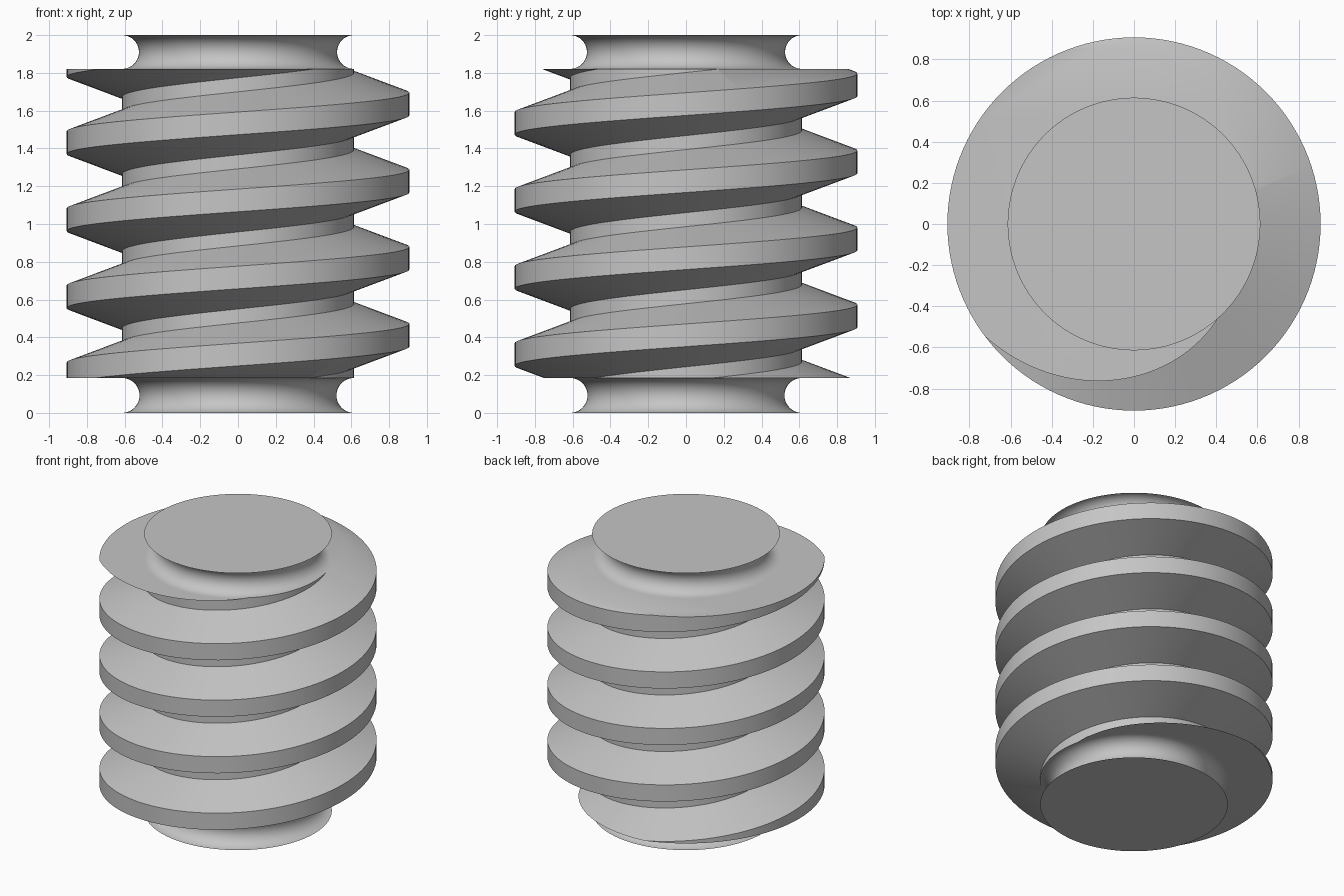
import bpy, bmesh
from math import pi, sin, cos, radians

cube = bpy.data.objects.get("Cube")
if cube:
    bpy.data.objects.remove(cube, do_unlink=True)

STEPS = 120
ROOT, CREST = 0.614, 0.907       # thread radii
PITCH = 0.408
CREST_HALF, FLANK = 0.06, 0.107  # crest half width, flank height
START = 0.411                    # crest height at angle zero
LOW, HIGH = 0.185, 1.821         # ends of the threaded part

steel = bpy.data.materials.new("plain grey")
steel.use_nodes = True
grey = (0.56, 0.56, 0.56, 1)
steel.diffuse_color = grey
steel.node_tree.nodes["Principled BSDF"].inputs["Base Color"].default_value = grey


def finish(bm, name):
    bmesh.ops.recalc_face_normals(bm, faces=bm.faces)
    mesh = bpy.data.meshes.new(name)
    bm.to_mesh(mesh)
    bm.free()
    mesh.materials.append(steel)
    obj = bpy.data.objects.new(name, mesh)
    bpy.context.collection.objects.link(obj)
    mesh.shade_smooth()
    mesh.set_sharp_from_angle(angle=radians(30))
    return obj


def ring_point(radius, step, z):
    a = 2 * pi * step / STEPS
    return (radius * cos(a), radius * sin(a), z)


# Threaded body: one helical skin, trimmed flat and capped at both ends
def threaded_body():
    reach = CREST_HALF + FLANK
    tooth = [(ROOT, -reach), (CREST, -CREST_HALF), (CREST, CREST_HALF), (ROOT, reach)]
    column = [(r, START + k * PITCH + z) for k in range(-3, 6) for r, z in tooth]
    bm = bmesh.new()
    grid = [[bm.verts.new(ring_point(r, i, z + PITCH * i / STEPS)) for r, z in column]
            for i in range(STEPS)]
    # after a full turn the skin meets the next tooth up
    grid.append(grid[0][len(tooth):])
    for a, b in zip(grid, grid[1:]):
        for j in range(len(b) - 1):
            bm.faces.new((a[j], b[j], b[j + 1], a[j + 1]))
    for z, direction in ((LOW, -1), (HIGH, 1)):
        cut = bmesh.ops.bisect_plane(
            bm, geom=bm.verts[:] + bm.edges[:] + bm.faces[:], dist=1e-6,
            plane_co=(0, 0, z), plane_no=(0, 0, direction), clear_outer=True)
        rim = [e for e in cut["geom_cut"] if isinstance(e, bmesh.types.BMEdge)]
        bmesh.ops.holes_fill(bm, edges=rim, sides=0)
    return finish(bm, "threaded_body")


# End collar: round concave groove running out to a flat disc
def collar(name, disc_z, body_z, arc_steps=20):
    middle, half = (disc_z + body_z) / 2, (disc_z - body_z) / 2
    bm = bmesh.new()
    rings = []
    for k in range(arc_steps + 1):
        t = pi * k / arc_steps
        r = ROOT - abs(half) * sin(t)
        rings.append([bm.verts.new(ring_point(r, i, middle + half * cos(t)))
                      for i in range(STEPS)])
    for a, b in zip(rings, rings[1:]):
        for i in range(STEPS):
            n = (i + 1) % STEPS
            bm.faces.new((a[i], a[n], b[n], b[i]))
    bm.faces.new(rings[0])
    return finish(bm, name)


threaded_body()
collar("bottom_collar", 0, LOW)
collar("top_collar", 2, HIGH)
